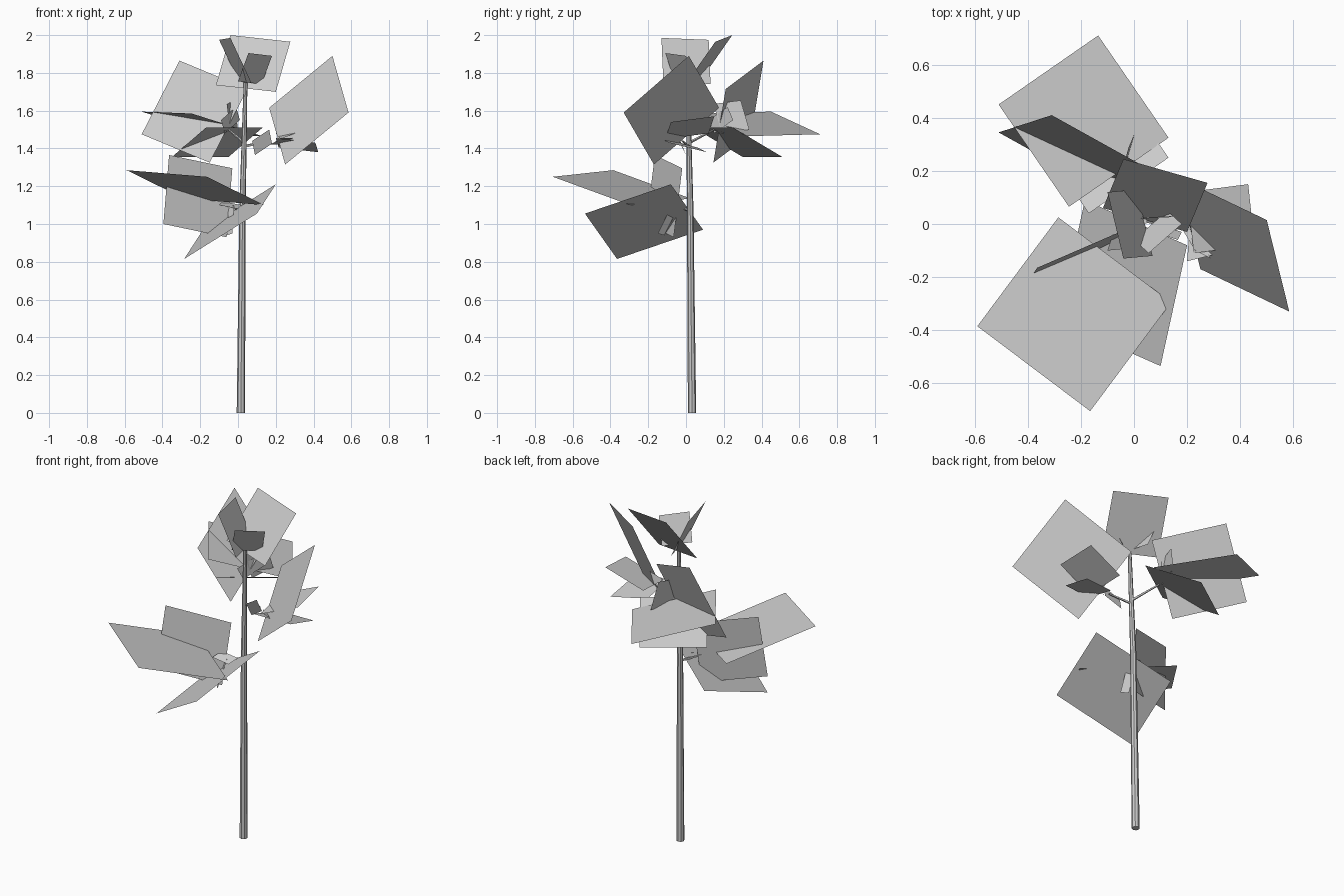
import bpy, bmesh
from mathutils import Vector


def stem(name, pts, radii, sides):
    """Tapered tube with open-ended flat facets, capped at both ends."""
    bm = bmesh.new()
    rings = []
    axis = (Vector(pts[-1]) - Vector(pts[0])).normalized()
    q = Vector((0, 0, 1)).rotation_difference(axis)
    for p, r in zip(pts, radii):
        ring = bmesh.ops.create_circle(bm, segments=sides, radius=r)['verts']
        for v in ring:
            v.co = q @ v.co + Vector(p)
        rings.append(ring)
    for a, b in zip(rings, rings[1:]):
        for i in range(sides):
            j = (i + 1) % sides
            bm.faces.new((a[i], a[j], b[j], b[i]))
    bm.faces.new(rings[0][::-1])
    bm.faces.new(rings[-1])
    # stand the foot flat on the ground
    for v in rings[0]:
        if pts[0][2] == 0:
            v.co.z = 0
    link(name, bm)


def link(name, bm):
    me = bpy.data.meshes.new(name)
    bm.to_mesh(me)
    bm.free()
    bpy.context.collection.objects.link(bpy.data.objects.new(name, me))


def leaf_cluster(name, cards):
    """Each card is a flat parallelogram given by three successive corners."""
    bm = bmesh.new()
    for a, b, c in cards:
        a, b, c = Vector(a), Vector(b), Vector(c)
        bm.faces.new([bm.verts.new(p) for p in (a, b, c, a + c - b)])
    link(name, bm)


# Trunk, slightly leaning
stem("trunk", [(0.015, 0.032, 0), (0.024, 0.022, 1.1), (0.04, 0.01, 1.75)],
     [0.022, 0.017, 0.010], 8)

# Twigs
for name, a, b in (("lower_twig", (0.024, 0.022, 1.07), (-0.07, -0.06, 1.10)),
                   ("right_twig", (0.032, 0.017, 1.41), (0.16, -0.02, 1.44)),
                   ("back_twig", (0.032, 0.017, 1.43), (-0.05, 0.15, 1.50))):
    stem(name, [a, b], [0.008, 0.005], 5)

# Lower front-left foliage
leaf_cluster("lower_leaves", [
    ((-0.59, -0.385, 1.285), (-0.285, 0.025, 1.135), (0.14, -0.295, 1.10)),
    ((-0.365, -0.165, 1.365), (-0.03, -0.02, 1.295), (-0.06, -0.065, 0.93)),
    ((0.20, -0.08, 1.21), (0.10, -0.535, 1.055), (-0.285, -0.365, 0.815)),
    ((-0.03, -0.15, 0.95), (-0.06, -0.115, 0.94), (-0.05, -0.04, 1.09)),
    ((-0.10, -0.10, 1.10), (0.0, -0.09, 1.08), (0.02, -0.03, 1.10)),
])

# Back-left foliage
leaf_cluster("back_leaves", [
    ((-0.51, 0.45, 1.595), (-0.135, 0.71, 1.475), (0.13, 0.325, 1.465)),
    ((-0.51, 0.345, 1.475), (-0.31, 0.41, 1.865), (0.05, 0.21, 1.715)),
    ((-0.17, 0.04, 1.51), (0.13, 0.25, 1.51), (-0.05, 0.51, 1.355)),
    ((-0.02, 0.29, 1.655), (0.0, 0.335, 1.50), (-0.04, 0.19, 1.48)),
    ((-0.01, 0.22, 1.62), (0.01, 0.25, 1.55), (-0.07, 0.15, 1.48)),
])

# Right-hand foliage
leaf_cluster("right_leaves", [
    ((0.50, 0.015, 1.89), (0.585, -0.33, 1.59), (0.25, -0.17, 1.315)),
    ((0.20, 0.12, 1.48), (0.43, 0.15, 1.57), (0.455, -0.08, 1.54)),
    ((0.425, 0.11, 1.38), (0.41, -0.09, 1.43), (0.20, -0.14, 1.455)),
    ((0.075, -0.03, 1.44), (0.165, -0.06, 1.50), (0.18, -0.03, 1.425)),
    ((0.17, 0.0, 1.42), (0.23, -0.03, 1.42), (0.29, -0.13, 1.455)),
])

# Crown foliage
leaf_cluster("crown_leaves", [
    ((-0.04, 0.245, 2.0), (0.277, 0.155, 1.965), (0.20, -0.03, 1.70)),
    ((-0.04, -0.13, 1.985), (-0.10, 0.12, 1.975), (0.01, 0.13, 1.74)),
    ((0.055, -0.11, 1.905), (0.18, 0.0, 1.89), (0.125, 0.05, 1.74)),
    ((0.02, 0.02, 1.79), (0.04, 0.025, 1.76), (0.15, 0.03, 1.83)),
])
